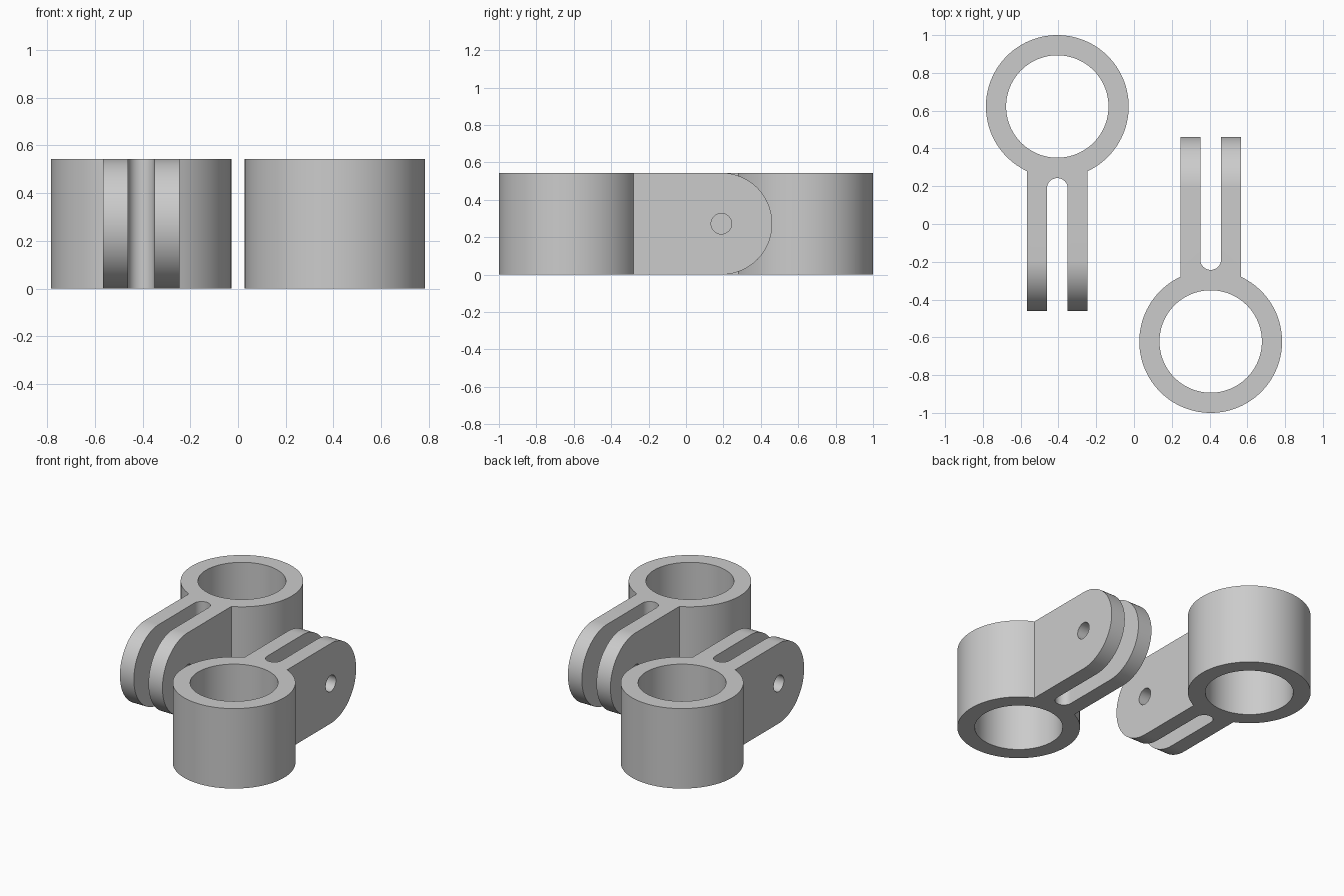
import bpy, bmesh, math
from mathutils import Matrix, Vector

if "Cube" in bpy.data.objects:
    bpy.data.objects.remove(bpy.data.objects["Cube"])

H = 0.544            # height of the clamps
CX, CY = 0.406, 0.622  # ring centre offset
R_OUT, R_IN = 0.378, 0.271
ARM, SLOT = 0.16, 0.055  # half widths of fork and of its slot
EYE_Y = 0.189        # pin and rounded tip centre
SLOT_Y = -0.188      # centre of the slot's rounded end

grey = bpy.data.materials.new("grey")
grey.diffuse_color = (0.6, 0.6, 0.6, 1)
grey.use_nodes = True
grey.node_tree.nodes["Principled BSDF"].inputs["Base Color"].default_value = grey.diffuse_color


def arc(cx, cy, r, a0, a1, n):
    return [(cx + r * math.cos(a0 + (a1 - a0) * i / n),
             cy + r * math.sin(a0 + (a1 - a0) * i / n)) for i in range(n + 1)]


def prism(name, points, to_3d, direction):
    """Extrude a closed 2D outline into a solid."""
    bm = bmesh.new()
    face = bm.faces.new([bm.verts.new(to_3d(p)) for p in points])
    new = bmesh.ops.extrude_face_region(bm, geom=[face])["geom"]
    bmesh.ops.translate(bm, vec=Vector(direction),
                        verts=[v for v in new if isinstance(v, bmesh.types.BMVert)])
    bmesh.ops.recalc_face_normals(bm, faces=bm.faces)
    mesh = bpy.data.meshes.new(name)
    bm.to_mesh(mesh)
    bm.free()
    mesh.materials.append(grey)
    obj = bpy.data.objects.new(name, mesh)
    bpy.context.collection.objects.link(obj)
    return obj


def plan(name, pts):       # tall prism along z
    return prism(name, pts, lambda p: (p[0], p[1], -0.2), (0, 0, H + 0.4))


def side(name, pts):       # wide prism along x
    return prism(name, pts, lambda p: (-0.2, p[0], p[1]), (1.2, 0, 0))


# Ring and slotted fork outline in plan
a = math.asin(ARM / R_OUT)
outline = arc(CX, -CY, R_OUT, math.pi / 2 + a, 2.5 * math.pi - a, 96)
outline += [(CX + ARM, 0.7), (CX + SLOT, 0.7)]
outline += arc(CX, SLOT_Y, SLOT, 0, -math.pi, 24)
outline += [(CX - SLOT, 0.7), (CX - ARM, 0.7)]
clamp = plan("front_clamp", outline)

# Rounded side envelope, bore and pin hole
envelope = side("envelope", [(-1.2, 0)] +
                arc(EYE_Y, H / 2, H / 2, -math.pi / 2, math.pi / 2, 48) + [(-1.2, H)])
bore = plan("bore", arc(CX, -CY, R_IN, 0, 2 * math.pi, 96)[:-1])
pin = side("pin_hole", arc(EYE_Y, H / 2, 0.055, 0, 2 * math.pi, 32)[:-1])

for cutter, op in ((bore, 'DIFFERENCE'), (envelope, 'INTERSECT'), (pin, 'DIFFERENCE')):
    mod = clamp.modifiers.new(cutter.name, 'BOOLEAN')
    mod.operation, mod.solver, mod.object = op, 'EXACT', cutter

# Bake the cuts and remove the cutters
bpy.context.view_layer.update()
baked = bpy.data.meshes.new_from_object(
    clamp.evaluated_get(bpy.context.evaluated_depsgraph_get()))
clamp.modifiers.clear()
clamp.data = baked
for cutter in (bore, envelope, pin):
    bpy.data.objects.remove(cutter)

bpy.context.view_layer.objects.active = clamp
clamp.select_set(True)
bpy.ops.object.shade_smooth_by_angle(angle=math.radians(30))

# Second clamp turned half way round
back = clamp.copy()
back.data = clamp.data.copy()
back.name = "back_clamp"
back.matrix_world = Matrix.Rotation(math.pi, 4, 'Z')
bpy.context.collection.objects.link(back)
